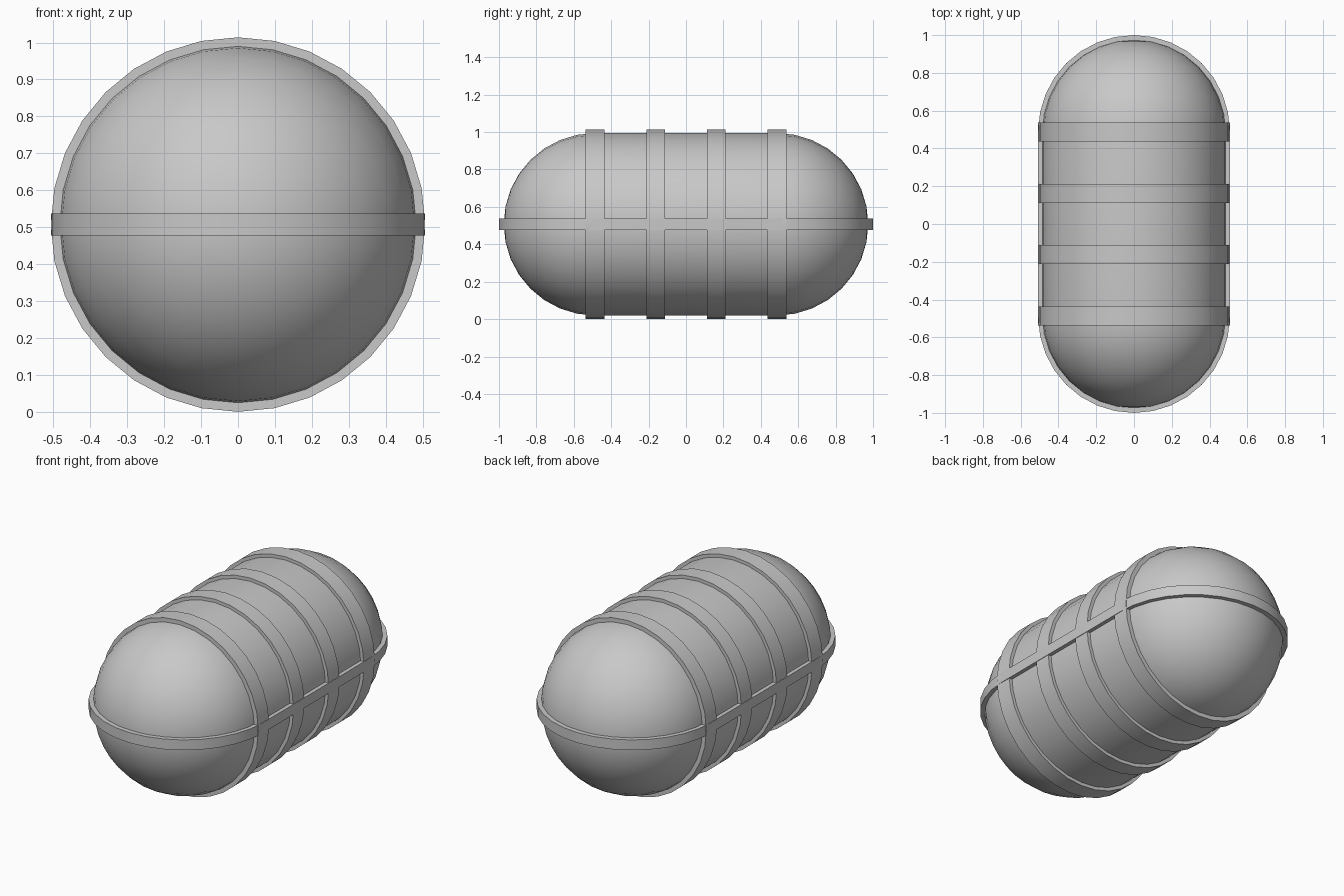
import bpy, bmesh, math

if "Cube" in bpy.data.objects:
    bpy.data.objects.remove(bpy.data.objects["Cube"])

SIDES = 32           # segments around a full circle
MID = 0.507          # height of the long axis
BODY_R = 0.4875      # capsule radius
HALF = 0.487         # half length of the straight section
BAND_R = 0.507       # outer radius of the bands

grey = bpy.data.materials.new("grey")
grey.diffuse_color = (0.58, 0.58, 0.58, 1)
grey.use_nodes = True
grey.node_tree.nodes["Principled BSDF"].inputs["Base Color"].default_value = grey.diffuse_color


def finish(name, bm):
    bmesh.ops.recalc_face_normals(bm, faces=bm.faces)
    mesh = bpy.data.meshes.new(name)
    bm.to_mesh(mesh)
    bm.free()
    obj = bpy.data.objects.new(name, mesh)
    bpy.context.collection.objects.link(obj)
    mesh.materials.append(grey)
    obj.location.z = MID
    bpy.ops.object.select_all(action='DESELECT')
    obj.select_set(True)
    bpy.context.view_layer.objects.active = obj
    bpy.ops.object.shade_smooth_by_angle(angle=math.radians(35))
    return obj


def bridge(bm, loop_a, loop_b):
    n = len(loop_a)
    for i in range(n):
        j = (i + 1) % n
        bm.faces.new((loop_a[i], loop_a[j], loop_b[j], loop_b[i]))


def circle(bm, r, y):
    return [bm.verts.new((r * math.cos(a), y, r * math.sin(a)))
            for a in (2 * math.pi * i / SIDES for i in range(SIDES))]


def stadium(bm, r, z):
    verts = []
    for start, cy in ((0, HALF + 0.006), (math.pi, -HALF - 0.006)):
        for i in range(SIDES // 2 + 1):
            a = start + 2 * math.pi * i / SIDES
            verts.append(bm.verts.new((r * math.cos(a), cy + r * math.sin(a), z)))
    return verts


def closed_band(name, bm, loops):
    for i in range(4):
        bridge(bm, loops[i], loops[(i + 1) % 4])
    return finish(name, bm)


# Capsule body: two hemispheres joined by a straight tube
bm = bmesh.new()
quarter = SIDES // 4
angles = [math.pi / 2 * i / quarter for i in range(quarter)]
profile = [(BODY_R * math.cos(a), HALF + BODY_R * math.sin(a)) for a in angles]
profile = [(r, -y) for r, y in reversed(profile)] + profile
loops = [circle(bm, r, y) for r, y in profile]
for a, b in zip(loops, loops[1:]):
    bridge(bm, a, b)
for loop, y in ((loops[0], -HALF - BODY_R), (loops[-1], HALF + BODY_R)):
    pole = bm.verts.new((0, y, 0))
    for i in range(SIDES):
        bm.faces.new((loop[i], loop[(i + 1) % SIDES], pole))
finish("capsule_body", bm)

# Four hoops around the body
for k, y in enumerate((-HALF, -HALF / 3, HALF / 3, HALF)):
    bm = bmesh.new()
    corners = ((0.478, y - 0.05), (BAND_R, y - 0.05), (BAND_R, y + 0.05), (0.478, y + 0.05))
    closed_band(f"hoop_{k + 1}", bm, [circle(bm, r, p) for r, p in corners])

# Horizontal band running lengthwise around the body
bm = bmesh.new()
corners = ((0.478, -0.03), (BAND_R, -0.03), (BAND_R, 0.03), (0.478, 0.03))
closed_band("lengthwise_band", bm, [stadium(bm, r, z) for r, z in corners])
